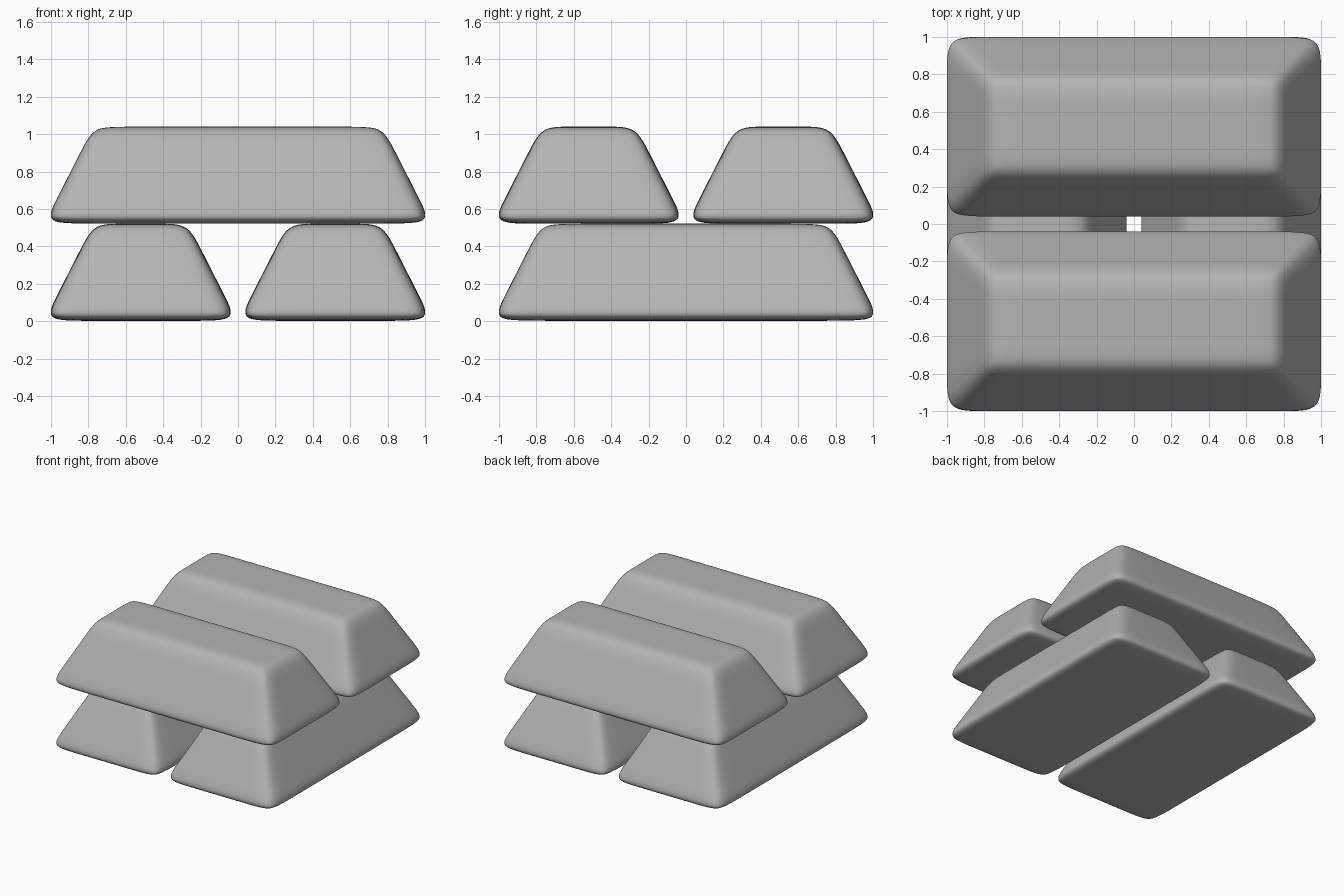
import bpy, bmesh, math

if "Cube" in bpy.data.objects:
    bpy.data.objects.remove(bpy.data.objects["Cube"])

# Cage of one bar: heights, base half sizes, wall slope and holding-loop insets
SLOPE = 0.51
HX, HY = 0.517, 1.037
Z0, Z3 = 0.002, 0.521
LEVELS = [Z0, Z0 + 0.13, Z3 - 0.13, Z3]
INSETS = [0.21, 0.19, 0.16, 0.14]

grey = bpy.data.materials.new("grey")
grey.diffuse_color = (0.46, 0.46, 0.46, 1)
grey.use_nodes = True
grey.node_tree.nodes["Principled BSDF"].inputs["Base Color"].default_value = grey.diffuse_color


def bar(name, loc, turn):
    """Rounded ingot: tapered box cage with holding loops, smoothed by subdivision."""
    bm = bmesh.new()
    verts = {}
    for k, (z, inset) in enumerate(zip(LEVELS, INSETS)):
        hx, hy = HX - SLOPE * (z - Z0), HY - SLOPE * (z - Z0)
        xs = [-hx, -hx + inset, hx - inset, hx]
        ys = [-hy, -hy + inset, hy - inset, hy]
        for i, x in enumerate(xs):
            for j, y in enumerate(ys):
                if k in (0, 3) or i in (0, 3) or j in (0, 3):
                    verts[i, j, k] = bm.verts.new((x, y, z))
    # Six sides of the cage, each a 3 x 3 patch
    for axis in range(3):
        for side in (0, 3):
            for a in range(3):
                for b in range(3):
                    quad = []
                    for da, db in ((0, 0), (1, 0), (1, 1), (0, 1)):
                        key = [a + da, b + db]
                        key.insert(axis, side)
                        quad.append(verts[tuple(key)])
                    bm.faces.new(quad)
    bmesh.ops.recalc_face_normals(bm, faces=bm.faces)
    for f in bm.faces:
        f.smooth = True
    mesh = bpy.data.meshes.new(name)
    bm.to_mesh(mesh)
    bm.free()
    mesh.materials.append(grey)
    ob = bpy.data.objects.new(name, mesh)
    bpy.context.collection.objects.link(ob)
    ob.location = loc
    ob.rotation_euler.z = turn
    sub = ob.modifiers.new("smooth", 'SUBSURF')
    sub.levels = sub.render_levels = 4


# Two lower bars run front to back, two upper bars run across them
for s, side, end in ((-1, "left", "front"), (1, "right", "back")):
    bar("lower_bar_" + side, (s * 0.52, 0, 0), 0)
    bar("upper_bar_" + end, (0, s * 0.52, 0.519), math.pi / 2)
